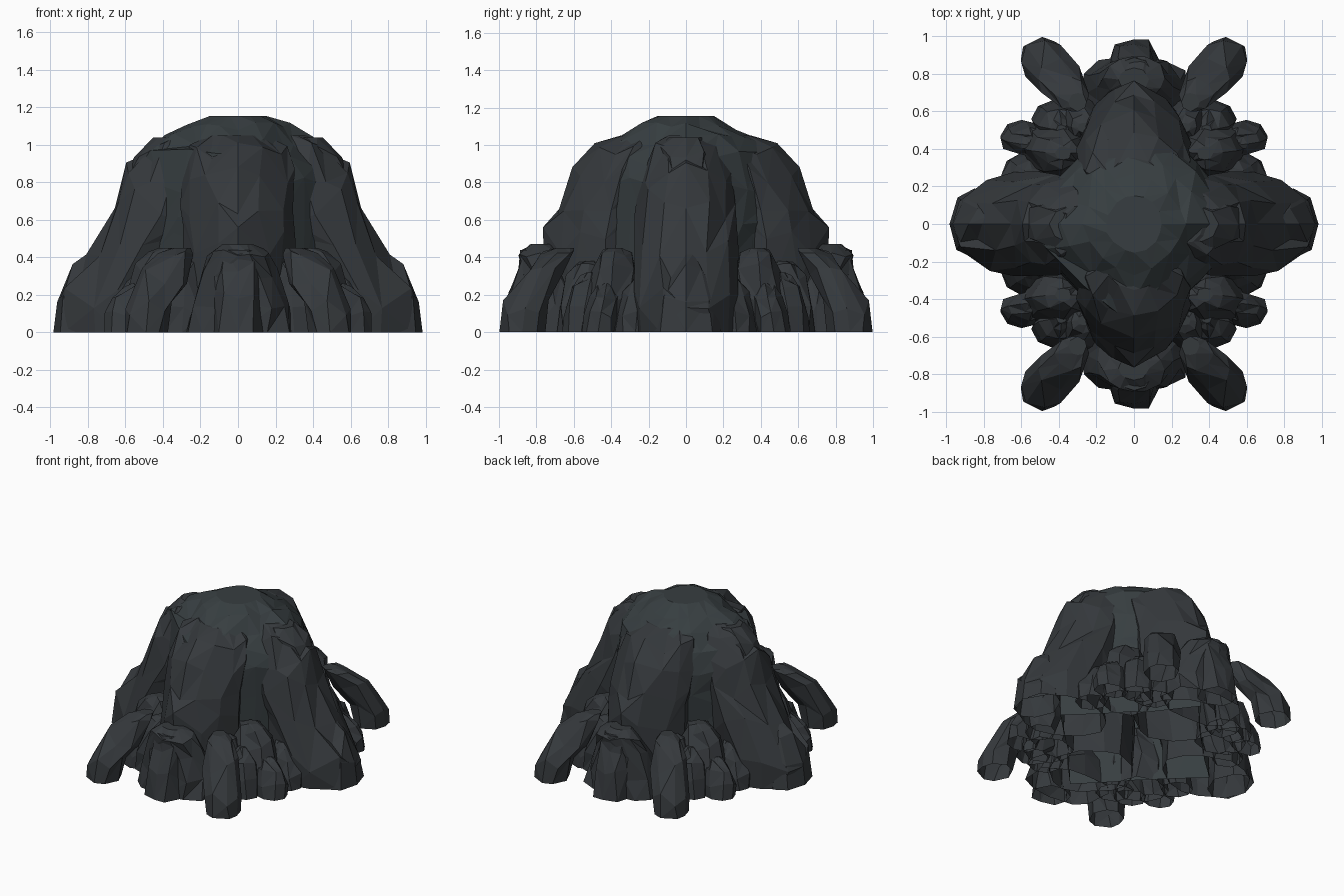
import bpy, bmesh, math, random

if "Cube" in bpy.data.objects:
    bpy.data.objects.remove(bpy.data.objects["Cube"])

stone = bpy.data.materials.new("dark_slate")
stone.diffuse_color = (0.036, 0.041, 0.046, 1)
stone.use_nodes = True
stone.node_tree.nodes["Principled BSDF"].inputs["Base Color"].default_value = stone.diffuse_color
crown = bpy.data.materials.new("weathered_slate")
crown.diffuse_color = (0.038, 0.048, 0.052, 1)
crown.use_nodes = True
crown.node_tree.nodes["Principled BSDF"].inputs["Base Color"].default_value = crown.diffuse_color
QUARTERS = ("", "x", "y", "xy")


def rock(name, rings, sides=12, rough=0.02, mirror=("",), seed=1, mat=stone):
    """Faceted boulder lofted through rings (z, cx, cy, rx, ry, power), open below.
    mirror lists the copies: any of '', 'x', 'y', 'xy'."""
    rnd = random.Random(seed)
    last = len(rings) - 1
    points = []
    for i, (z, cx, cy, rx, ry, p) in enumerate(rings):
        ring = []
        for k in range(sides):
            turn = rnd.uniform(-0.3, 0.3) if k % (sides // 4) else 0
            a = (k + turn) * math.tau / sides
            c, s = math.cos(a), math.sin(a)
            r = (abs(c) ** p + abs(s) ** p) ** (-1 / p) * (1 + rnd.uniform(-rough, rough) * 2)
            gap = z - rings[i - 1][0]
            dz = rnd.uniform(-0.35, 0.35) * gap if 0 < i < last else 0
            ring.append((cx + rx * r * c, cy + ry * r * s, z + dz))
        points.append(ring)
    flips = [rnd.random() < 0.5 for _ in range(sides * len(rings))]
    for m in mirror:
        sx, sy = (-1 if "x" in m else 1), (-1 if "y" in m else 1)
        bm = bmesh.new()
        vs = [[bm.verts.new((x * sx, y * sy, z)) for x, y, z in ring] for ring in points]
        for i in range(last):
            for k in range(sides):
                j = (k + 1) % sides
                a, b, c, d = vs[i][k], vs[i][j], vs[i + 1][j], vs[i + 1][k]
                tris = ((a, b, c), (a, c, d)) if flips[i * sides + k] else ((a, b, d), (b, c, d))
                for t in tris:
                    bm.faces.new(t)
        bm.faces.new(vs[-1])
        if sx * sy < 0:
            bmesh.ops.reverse_faces(bm, faces=bm.faces[:])
        bmesh.ops.triangulate(bm, faces=[f for f in bm.faces if len(f.verts) > 4])
        mesh = bpy.data.meshes.new(name)
        bm.to_mesh(mesh)
        bm.free()
        mesh.materials.append(mat)
        bpy.context.collection.objects.link(bpy.data.objects.new(name, mesh))


def stump(name, x, y, rx, ry, h, seed, lean=0.1, mirror=QUARTERS):
    """Rounded base boulder repeated by mirroring; lean pulls its top inward."""
    prof = [(0, 0.95), (0.35, 1.0), (0.7, 0.8), (0.92, 0.5), (1.0, 0.22)]
    rings = [(h * t, x * (1 - lean * t), y * (1 - lean * t), rx * w, ry * w, 2.1)
             for t, w in prof]
    rock(name, rings, 8, 0.05, mirror, seed)


# Central dome, diamond-shaped in plan
rock("central_dome", [
    (0, 0, 0, .66, .69, .95), (.4, 0, 0, .64, .68, .96), (.6, 0, 0, .63, .66, 1.02),
    (.78, 0, 0, .61, .61, 1.12), (.93, 0, 0, .53, .53, 1.22), (1.03, 0, 0, .39, .41, 1.35),
    (1.10, 0, 0, .27, .27, 1.6), (1.155, 0, 0, .15, .15, 2)], 16, 0.015, seed=3, mat=crown)

# Big front and back lobes
rock("front_back_lobe", [
    (0, 0, .45, .30, .30, 1.7), (.25, 0, .44, .30, .32, 1.6), (.5, 0, .43, .30, .33, 1.5),
    (.67, 0, .40, .30, .29, 1.6), (.84, 0, .34, .30, .26, 1.7), (.97, 0, .28, .26, .21, 1.9),
    (1.05, 0, .22, .15, .13, 2)], 12, 0.015, ("", "y"), 5)

# Side buttresses running out to the widest points
rock("side_buttress", [
    (0, .64, 0, .35, .27, 1.7), (.18, .64, 0, .33, .28, 1.7), (.42, .51, 0, .29, .28, 1.7),
    (.68, .41, 0, .25, .27, 1.8), (.85, .36, 0, .24, .25, 1.9), (.98, .31, 0, .17, .18, 2),
    (1.05, .28, 0, .09, .10, 2)], 12, 0.015, ("", "x"), 8)
rock("shoulder_stone", [
    (.72, .50, 0, .10, .08, 2), (.82, .47, 0, .15, .12, 2.2), (.95, .42, 0, .14, .13, 2.2),
    (1.04, .36, 0, .09, .09, 2)], 8, 0.03, ("", "x"), 12)
rock("buttress_toe", [
    (0, .85, 0, .14, .18, 2), (.20, .84, 0, .13, .15, 2), (.33, .76, 0, .12, .11, 2),
    (.42, .71, 0, .09, .07, 2)], 8, 0.03, ("", "x"), 14)

# Low boulders at the foot of the front and back
rock("foot_boulder", [
    (0, 0, .70, .29, .19, 3.2), (.14, 0, .70, .26, .18, 2.8), (.3, 0, .73, .20, .14, 2.5),
    (.41, 0, .78, .16, .11, 2.4), (.47, 0, .77, .08, .06, 2)], 12, 0.03, ("", "y"), 21)
rock("foot_nub", [
    (0, 0, .87, .13, .12, 2.6), (.2, 0, .86, .125, .095, 2.6), (.36, 0, .82, .12, .08, 2.4),
    (.44, 0, .82, .09, .07, 2)], 8, 0.03, ("", "y"), 23)

# Leaning slabs at the four corners
rock("leaning_slab", [
    (0, .49, .875, .12, .12, 2.3), (.13, .475, .86, .125, .125, 2.3),
    (.29, .39, .77, .115, .11, 2.3), (.40, .33, .69, .09, .09, 2),
    (.45, .30, .65, .05, .05, 2)], 8, 0.03, QUARTERS, 31)

# Boulders filling the diagonal corners
stump("corner_boulder_tall", .42, .42, .19, .17, .45, 41)
stump("corner_boulder_outer", .60, .47, .13, .09, .26, 43)
stump("corner_boulder_rear", .43, .56, .13, .11, .32, 45)
stump("corner_boulder_inner", .30, .57, .13, .13, .38, 47)
stump("corner_boulder_side", .60, .27, .12, .11, .30, 49)
